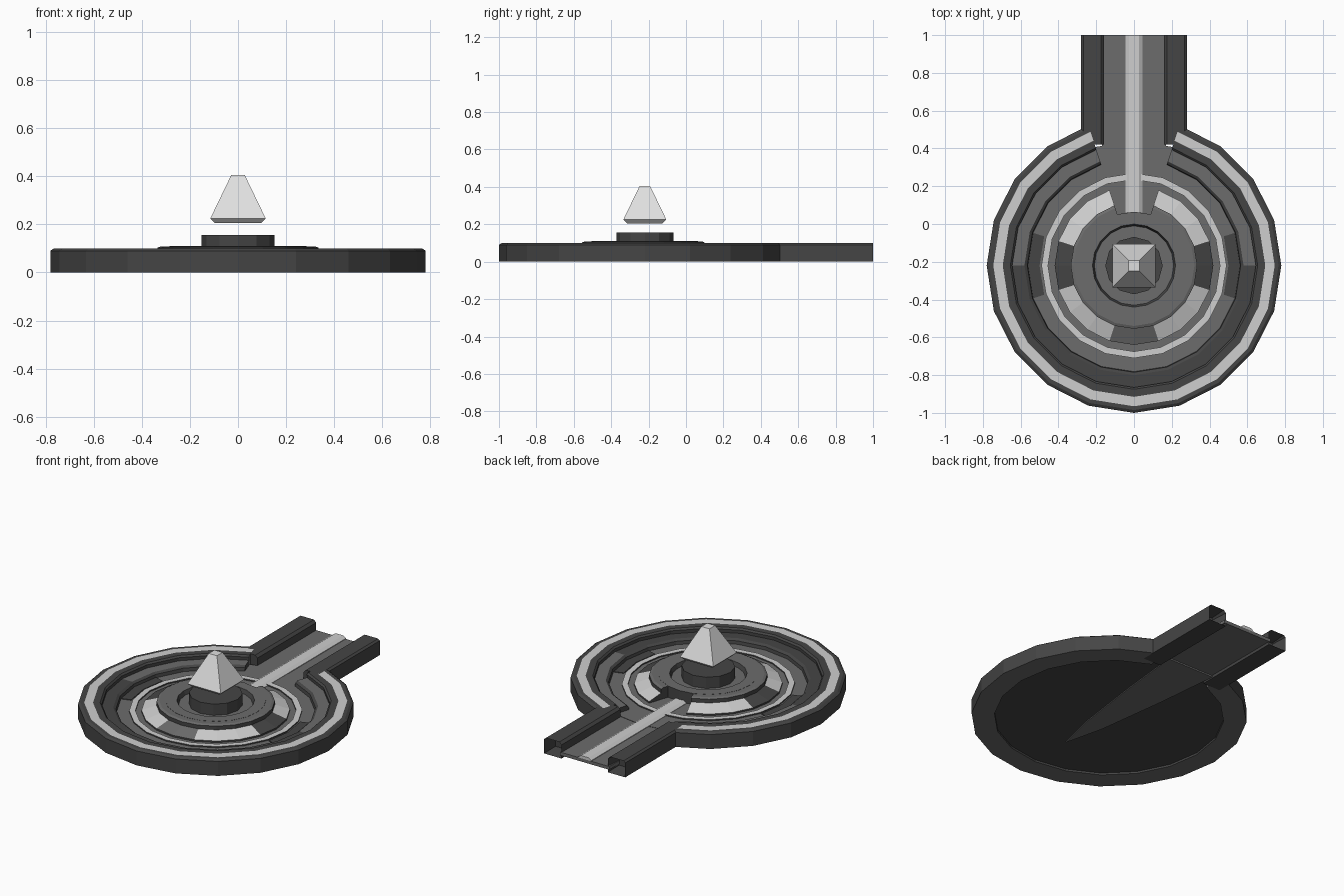
import bpy, bmesh, math

if "Cube" in bpy.data.objects:
    bpy.data.objects.remove(bpy.data.objects["Cube"])

CY, N = -0.22, 20            # dish centre and number of sides


def material(name, v):
    m = bpy.data.materials.new(name)
    m.diffuse_color = (v, v, v, 1)
    m.use_nodes = True
    m.node_tree.nodes["Principled BSDF"].inputs["Base Color"].default_value = m.diffuse_color
    return m


DARK, MID, LIGHT, GEM = range(4)
MATS = [material("dark_grey", 0.06), material("mid_grey", 0.15),
        material("light_grey", 0.62), material("crystal_white", 0.74)]


def sweep(name, loops, cols, ring=False, hollow_end=False):
    """Skin matching loops of points; cols gives a colour per profile edge."""
    bm = bmesh.new()
    rows = [[bm.verts.new(p) for p in lp] for lp in loops]
    n = len(rows[0])
    if isinstance(cols, int):
        cols = [cols] * n
    for i in range(len(rows) if ring else len(rows) - 1):
        a, b = rows[i], rows[(i + 1) % len(rows)]
        for j in range(n):
            f = bm.faces.new((a[j], a[(j + 1) % n], b[(j + 1) % n], b[j]))
            f.material_index = cols[j]
    if not ring:
        first = bm.faces.new(rows[0])
        last = bm.faces.new(rows[-1])
        first.material_index = last.material_index = cols[0]
    bmesh.ops.remove_doubles(bm, verts=bm.verts, dist=1e-5)
    bmesh.ops.recalc_face_normals(bm, faces=bm.faces)
    if hollow_end:
        bmesh.ops.inset_region(bm, faces=[last], thickness=0.012, depth=-0.1)
    me = bpy.data.meshes.new(name)
    bm.to_mesh(me)
    bm.free()
    for m in MATS:
        me.materials.append(m)
    ob = bpy.data.objects.new(name, me)
    bpy.context.collection.objects.link(ob)
    return ob


def arc(name, prof, cols, k0=0, k1=N, n=N):
    """Turn a closed (radius, height) profile between side k0 and side k1."""
    full = k1 - k0 == n
    loops = []
    for k in range(k0, k1 + (0 if full else 1)):
        a = 2 * math.pi * k / n
        loops.append([(r * math.cos(a), CY + r * math.sin(a), z) for r, z in prof])
    return sweep(name, loops, cols, full)


def bar(name, prof, cols, y0, y1, hollow=False):
    """Push an (x, z) profile along y."""
    return sweep(name, [[(x, y, z) for x, z in prof] for y in (y0, y1)], cols,
                 hollow_end=hollow)


# Dish floor
arc("dish_floor", [(0, 0.012), (0.66, 0.012), (0.66, 0.04), (0, 0.04)],
    [DARK, DARK, MID, MID])

# Outer rim with a light band, open where the channel enters
arc("outer_rim", [(0.65, 0), (0.78, 0), (0.78, 0.09), (0.765, 0.1), (0.745, 0.1),
                  (0.695, 0.1), (0.655, 0.1), (0.645, 0.09)],
    [MID, DARK, DARK, DARK, LIGHT, DARK, DARK, DARK], 6, 24)

# Stepped ledge inside the rim
step = [(0.56, 0.03), (0.66, 0.03), (0.66, 0.07), (0.58, 0.07), (0.565, 0.06)]
for i, (k0, k1, top) in enumerate([(6, 10, MID), (10, 20, DARK), (20, 24, MID)]):
    arc(f"ledge_{i}", step, [DARK, DARK, top, DARK, DARK], k0, k1)

# Floor light ring and dark side patches
arc("floor_light_ring", [(0.455, 0.03), (0.49, 0.03), (0.49, 0.048), (0.455, 0.048)],
    [LIGHT, DARK, LIGHT, DARK])
for name, k in (("right", -1), ("left", 9)):
    arc(f"{name}_floor_patch", [(0.5, 0.035), (0.56, 0.035), (0.56, 0.044), (0.5, 0.044)],
        DARK, k, k + 2)

# Sloping segments around the inner ring
slope = [(0.32, 0.03), (0.42, 0.03), (0.42, 0.05), (0.32, 0.085)]
for k in (1, 6, 11, 16):
    arc(f"light_segment_{k}", slope, [DARK, DARK, LIGHT, DARK], k, k + 3)
for k, c in ((-1, DARK), (9, DARK), (14, MID)):
    arc(f"gap_segment_{k}", slope, [DARK, DARK, c, DARK], k, k + 2)

# Inner ring, recess and pedestal
arc("inner_ring", [(0, 0.03), (0.285, 0.03), (0.285, 0.11), (0.22, 0.11),
                   (0.21, 0.085), (0, 0.085)], [DARK, DARK, MID, DARK, MID, MID])
arc("inner_ring_edge", [(0.27, 0.03), (0.335, 0.03), (0.335, 0.103), (0.32, 0.109), (0.27, 0.109)],
    [DARK, DARK, MID, MID, DARK], 6, 24)
arc("pedestal", [(0, 0.08), (0.152, 0.08), (0.152, 0.155), (0, 0.155)], DARK, 0, 12, 12)

# Floating crystal
crystal = [[(sx * r, CY + sy * r, z) for sx, sy in ((-1, -1), (1, -1), (1, 1), (-1, 1))]
           for r, z in ((0.095, 0.205), (0.115, 0.225), (0.028, 0.405))]
sweep("crystal", crystal, GEM)

# Channel: floor, light strip and hollow side walls
bar("channel_floor", [(-0.17, 0.018), (0.17, 0.018), (0.17, 0.038), (-0.17, 0.038)], MID, 0.3, 1)
bar("channel_light_strip", [(-0.045, 0.03), (0.045, 0.03), (0.045, 0.042), (0.026, 0.055),
                            (-0.026, 0.055), (-0.045, 0.042)], LIGHT, 0.06, 1)
for name, s in (("left", -1), ("right", 1)):
    bar(f"{name}_channel_wall", [(s * x, z) for x, z in
        ((0.16, 0), (0.28, 0), (0.28, 0.09), (0.268, 0.1), (0.175, 0.1), (0.16, 0.085))],
        [DARK, DARK, DARK, DARK, DARK, DARK], 0.42, 1, True)

# Tapered keel plate under the dish
keel = [(-0.16, 0.5), (-0.12, 0.1), (-0.06, -0.35), (0, -0.6), (0.06, -0.35), (0.12, 0.1), (0.16, 0.5)]
sweep("keel_plate", [[(x, y, z) for x, y in keel] for z in (0.006, 0.015)], MID)
